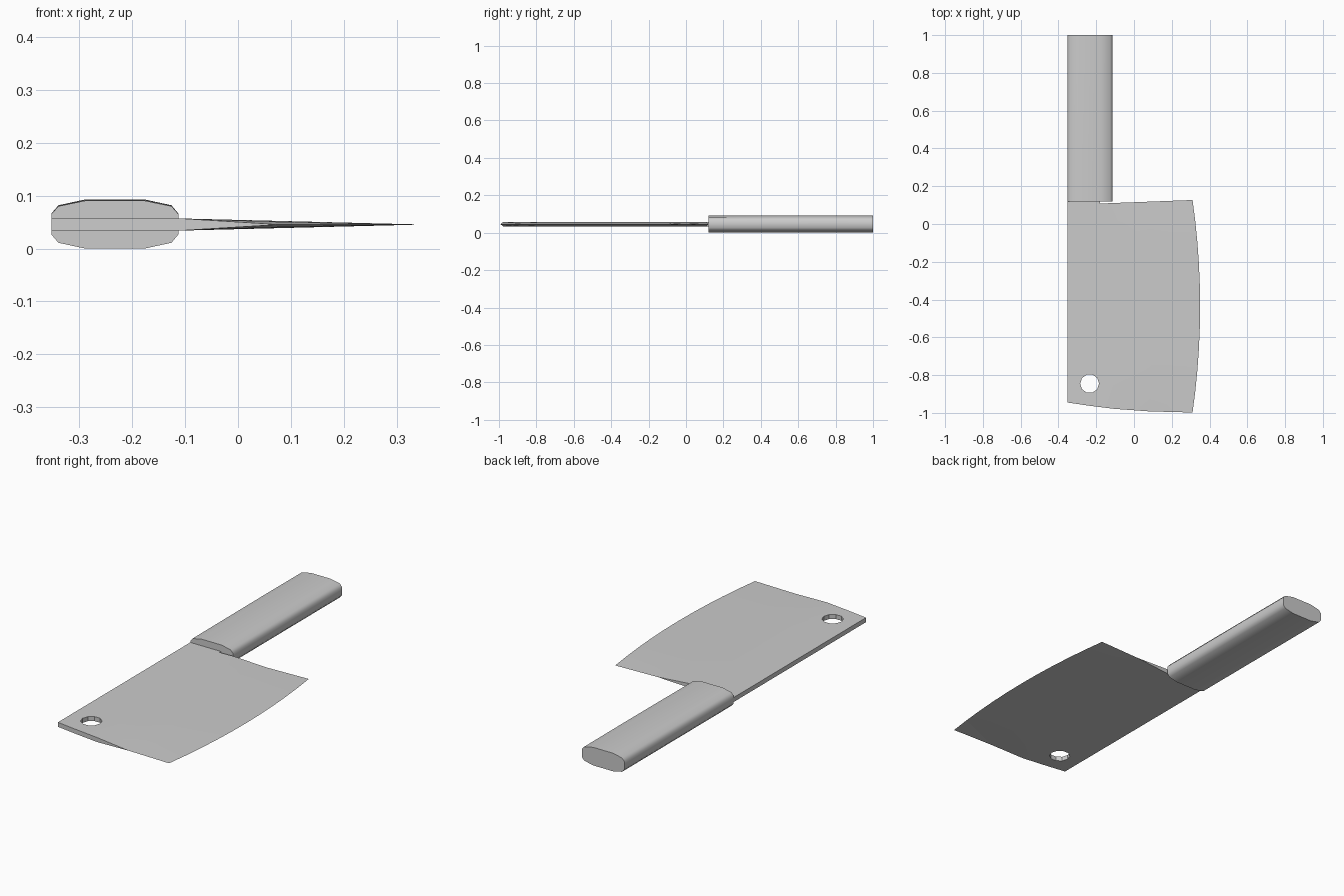
import bpy, bmesh, math

cube = bpy.data.objects.get("Cube")
if cube:
    bpy.data.objects.remove(cube, do_unlink=True)

steel = bpy.data.materials.new("grey_steel")
steel.use_nodes = True
GREY = (0.6, 0.6, 0.6, 1)
steel.diffuse_color = GREY
steel.node_tree.nodes["Principled BSDF"].inputs["Base Color"].default_value = GREY

MID, HALF = 0.0455, 0.0115      # blade centre height and half thickness
SPINE, BEVEL = -0.353, -0.11    # x of the spine and of the start of the taper


def finish(bm, name, angle):
    bmesh.ops.remove_doubles(bm, verts=bm.verts, dist=0.0003)
    bmesh.ops.recalc_face_normals(bm, faces=bm.faces)
    mesh = bpy.data.meshes.new(name)
    bm.to_mesh(mesh)
    bm.free()
    mesh.materials.append(steel)
    obj = bpy.data.objects.new(name, mesh)
    bpy.context.collection.objects.link(obj)
    bpy.ops.object.select_all(action='DESELECT')
    obj.select_set(True)
    bpy.context.view_layer.objects.active = obj
    bpy.ops.object.shade_smooth_by_angle(angle=math.radians(angle))
    return obj


# Handle: rounded section lofted along y, a little slimmer at the bolster
bm = bmesh.new()
quarter = [(0.056, 0.0465), (0.107, 0.0355), (0.12, 0.02)]
half = quarter + [(x, -z) for x, z in reversed(quarter)]
section = half + [(-x, z) for x, z in reversed(half)]
rings = []
for y, top in ((0.12, 0.95), (0.4, 0.98), (0.68, 1.0), (1.0, 0.98)):
    rings.append([bm.verts.new((x - 0.233, y, 0.0465 + z * (top if z > 0 else 1)))
                  for x, z in section])
n = len(section)
for a, b in zip(rings, rings[1:]):
    for i in range(n):
        k = (i + 1) % n
        bm.faces.new((a[i], a[k], b[k], b[i]))
bm.faces.new(rings[0])
bm.faces.new(rings[-1])
finish(bm, "handle", 50)

# Blade bevel: grid from the flat to the curved cutting edge, drawn out at the ends
ROWS, COLS = 10, (0, 0.45, 1)


def bevel_point(j, s):
    v = j / ROWS
    edge = 0.31 + 0.04 * (1 - (2 * v - 1) ** 2)
    front = -0.978 - 0.02 * (1 - (1 - s) ** 2)
    heel = 0.111 + 0.016 * s
    at_end = j in (0, ROWS)
    thick = max(0, 1 - s / 0.45) if at_end else 1 - s
    if j in (1, ROWS - 1) and 0 < s < 1:
        thick *= 0.75
    return (BEVEL + s * (edge - BEVEL), front + v * (heel - front), HALF * thick)


bm = bmesh.new()
grid = [[bevel_point(j, s) for s in COLS] for j in range(ROWS + 1)]
for side in (1, -1):
    vs = [[bm.verts.new((x, y, MID + side * h)) for x, y, h in row] for row in grid]
    for a, b in zip(vs, vs[1:]):
        for i in range(len(COLS) - 1):
            bm.faces.new((a[i], a[i + 1], b[i + 1], b[i]))


# Blade flat: both skins filled around the hanging hole
outline = [row[0][:2] for row in grid]
outline += [(-0.18, 0.108), (-0.18, 0.13), (SPINE, 0.13), (SPINE, -0.945), (-0.23, -0.963)]
hole = [(-0.235 + 0.05 * math.cos(i * math.pi / 5), -0.845 + 0.05 * math.sin(i * math.pi / 5))
        for i in range(10)]


def wall(points, closed=True):
    pairs = list(zip(points, points[1:] + points[:1]))
    for p, q in pairs if closed else pairs[:-1]:
        bm.faces.new([bm.verts.new((c[0], c[1], MID + h * HALF))
                      for c, h in ((p, -1), (q, -1), (q, 1), (p, 1))])


for side in (1, -1):
    edges = []
    for loop in (outline, hole):
        vs = [bm.verts.new((x, y, MID + side * HALF)) for x, y in loop]
        edges += [bm.edges.new((vs[i - 1], vs[i])) for i in range(len(vs))]
    bmesh.ops.triangle_fill(bm, use_beauty=True, edges=edges, normal=(0, 0, side))

# Spine, hole and end walls
wall(hole)
wall(outline[ROWS:] + outline[:1], closed=False)
for row in (grid[0], grid[-1]):
    p, q = row[0], row[1]
    a, b, c = [bm.verts.new(v) for v in ((p[0], p[1], MID - p[2]), (q[0], q[1], MID),
                                         (p[0], p[1], MID + p[2]))]
    bm.faces.new((a, b, c))
finish(bm, "blade", 20)
